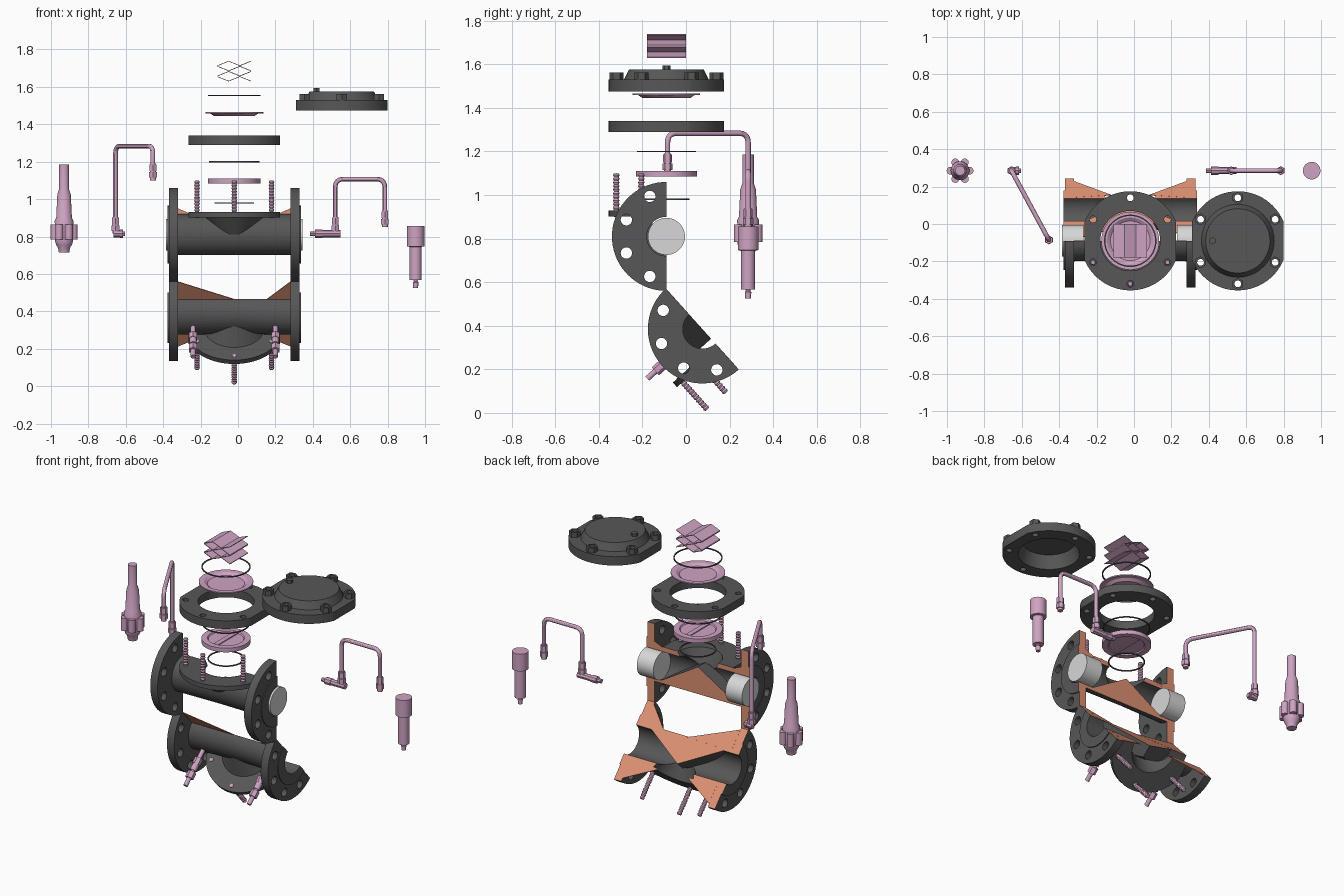
import bpy, bmesh
from math import pi, sin, cos, radians
from mathutils import Vector, Matrix

if "Cube" in bpy.data.objects:
    bpy.data.objects.remove(bpy.data.objects["Cube"])

def material(name, rgb):
    m = bpy.data.materials.new(name)
    m.use_nodes = True
    m.diffuse_color = (*rgb, 1)
    m.node_tree.nodes["Principled BSDF"].inputs["Base Color"].default_value = (*rgb, 1)
    return m

GREY = material("dark iron", (0.095, 0.095, 0.095))
PINK = material("pink fittings", (0.62, 0.37, 0.54))
CUT = material("orange section", (0.72, 0.28, 0.17))
WHITE = material("pale bore plug", (0.68, 0.68, 0.68))

def cyl(a, b, r, r2=None, seg=48, bm=None):
    """Cylinder or cone between two points."""
    bm = bm or bmesh.new()
    a, b = Vector(a), Vector(b)
    m = Matrix.Translation((a + b) / 2) @ (b - a).to_track_quat("Z", "Y").to_matrix().to_4x4()
    bmesh.ops.create_cone(bm, cap_ends=True, segments=seg, radius1=r,
                          radius2=r if r2 is None else r2, depth=(b - a).length, matrix=m)
    return bm

def turn(c, prof, seg=48, bm=None):
    """Spin a radius and height profile about the vertical through c."""
    bm = bm or bmesh.new()
    vs = [bm.verts.new(Vector(c) + Vector((r, 0, z))) for r, z in prof]
    es = [bm.edges.new(p) for p in zip(vs, vs[1:])]
    bmesh.ops.spin(bm, geom=vs + es, cent=c, axis=(0, 0, 1), angle=2 * pi, steps=seg, use_merge=True)
    bmesh.ops.remove_doubles(bm, verts=bm.verts[:], dist=1e-5)
    return bm

def hull(bm, pts):
    bmesh.ops.convex_hull(bm, input=[bm.verts.new(p) for p in pts])

def box(c, s, bm=None):
    bm = bm or bmesh.new()
    bmesh.ops.create_cube(bm, size=1, matrix=Matrix.Translation(c) @ Matrix.Diagonal((*s, 1)))
    return bm

def slice_off(bm, co, no):
    bmesh.ops.bisect_plane(bm, geom=bm.verts[:] + bm.edges[:] + bm.faces[:],
                           plane_co=co, plane_no=no, clear_outer=True)
    bmesh.ops.holes_fill(bm, edges=[e for e in bm.edges if e.is_boundary])

def to_object(name, bm):
    bmesh.ops.recalc_face_normals(bm, faces=bm.faces[:])
    me = bpy.data.meshes.new(name)
    bm.to_mesh(me)
    bm.free()
    ob = bpy.data.objects.new(name, me)
    bpy.context.collection.objects.link(ob)
    return ob

def boolean(bm, other, op="DIFFERENCE"):
    a, b = to_object("helper", bm), to_object("helper", other)
    mod = a.modifiers.new("cut", "BOOLEAN")
    mod.operation, mod.object, mod.solver = op, b, "EXACT"
    out = bmesh.new()
    out.from_object(a, bpy.context.evaluated_depsgraph_get())
    for o in (a, b):
        bpy.data.objects.remove(o)
    return out

def finish(name, bm, mats, matrix=Matrix()):
    bm.transform(matrix)
    ob = to_object(name, bm)
    for m in mats:
        ob.data.materials.append(m)
    bpy.ops.object.select_all(action="DESELECT")
    ob.select_set(True)
    bpy.context.view_layer.objects.active = ob
    bpy.ops.object.shade_smooth_by_angle(angle=radians(30))

BOLTS = [(0.23 * sin(i * pi / 3), 0.23 * cos(i * pi / 3)) for i in range(6)]

def plate(x, y, z0, z1):
    """Round plate with two flats."""
    bm = cyl((x, y, z0), (x, y, z1), 0.265, seg=72)
    for s in (-1, 1):
        slice_off(bm, (x + s * 0.245, 0, 0), (s, 0, 0))
    return bm

def bolt_holes(x, y, z0, z1):
    bm = bmesh.new()
    for bx, by in BOLTS:
        cyl((x + bx, y + by, z0), (x + bx, y + by, z1), 0.018, seg=20, bm=bm)
    return bm

# Valve body half, sectioned along the bore
def body_half():
    bm = cyl((-0.32, 0, 0), (0.32, 0, 0), 0.11)
    bmesh.ops.bisect_plane(bm, geom=bm.verts[:] + bm.edges[:] + bm.faces[:],
                           plane_co=(0, 0, 0), plane_no=(1, 0, 0))
    for v in bm.verts:
        if abs(v.co.x) < 0.01:
            v.co.y *= 0.9
    holes = bmesh.new()
    weir = cyl((-0.28, 0, 0), (0.28, 0, 0), 0.095)
    for s in (-1, 1):
        bm = boolean(bm, cyl((s * 0.3, 0, 0), (s * 0.35, 0, 0), 0.25, seg=72), "UNION")
        bm = boolean(bm, cyl((s * 0.34, 0, 0), (s * 0.356, 0, 0), 0.155), "UNION")
        slice_off(weir, (0, 0, 0.06), (s * 0.15, 0, 0.25))
        for i in range(8):
            t = (i + 0.5) * pi / 4
            y, z = 0.199 * cos(t), 0.199 * sin(t)
            cyl((s * 0.29, y, z), (s * 0.4, y, z), 0.026, seg=24, bm=holes)
    bm = boolean(bm, cyl((0, 0, 0), (0, 0, 0.1), 0.1, 0.17), "UNION")
    bm = boolean(bm, plate(0, 0, 0.092, 0.12), "UNION")
    bm = boolean(bm, cyl((-0.5, 0, 0), (0.5, 0, 0), 0.09))
    bm = boolean(bm, cyl((0, 0, 0.01), (0, 0, 0.13), 0.09, 0.145))
    bm = boolean(boolean(bm, holes), weir, "UNION")
    bm = boolean(bm, box((0, 0.5, 0), (2, 1, 2)))
    bm.normal_update()
    for f in bm.faces:
        f.material_index = int(f.normal.y > 0.9 and f.calc_center_median().y > -1e-3)
    return bm

AX, AY = -0.02, -0.09
upper = Matrix.Translation((AX, AY, 0.81))
lower = (Matrix.Translation((AX, 0.075, 0.385)) @ Matrix.Rotation(radians(42), 4, "X")
         @ Matrix.Diagonal((1, 1, -1, 1)))
for name, m in (("upper", upper), ("lower", lower)):
    finish(name + "_body_half", body_half(), [GREY, CUT], m)
    # Thin triangular webs in the section plane
    webs = bmesh.new()
    for s in (-1, 1):
        tris = [[(s * 0.3, 0.14), (s * 0.23, 0.11), (s * 0.3, 0.1)]]
        if name == "lower":
            tris = [[(s * 0.3, 0.23), (s * 0.1, 0.12), (s * 0.3, 0.1)],
                    [(s * 0.3, -0.235), (0.09 + s * 0.08, -0.105), (s * 0.3, -0.1)]]
        for tri in tris:
            hull(webs, [(x, y, z) for x, z in tri for y in (-0.003, 0.0005)])
    finish(name + "_section_webs", webs, [CUT], m)
    # Threaded studs
    studs = bmesh.new()
    ridges = [(0.015 if i % 2 else 0.011, 0.09 + i * 0.0083) for i in range(25)]
    for bx, by in BOLTS:
        if by < 0:
            turn((bx, by, 0), [(0, 0.09)] + ridges + [(0, 0.29)], 16, studs)
    finish(name + "_studs", studs, [PINK], m)

# Bore plugs and side connectors
for side, s in (("right", -1), ("left", 1)):
    finish(side + "_bore_plug", cyl((s * 0.25, 0, 0), (s * 0.365, 0, 0), 0.085), [WHITE], upper)
    bm = bmesh.new()
    for r, a, b in ((0.013, 0.1, 0.34), (0.024, 0.16, 0.2), (0.019, 0.2, 0.24), (0.025, 0.25, 0.29)):
        cyl((s * 0.22, -a, 0), (s * 0.22, -b, 0), r, seg=6 if r > 0.02 else 20, bm=bm)
    finish(side + "_connector", bm, [PINK], lower)

# Sealing rings
for name, r, z in (("seat", 0.105, 0.98), ("middle", 0.135, 1.2), ("top", 0.14, 1.555)):
    i, t = r - 0.007, 0.003
    finish(name + "_seal_ring", turn((AX, AY, z), [(i, -t), (r, -t), (r, t), (i, t), (i, -t)]), [GREY])

# Seat disc with cross bar
half = [(0, 0.006), (0.1, 0.006), (0.105, 0.013), (0.14, 0.013)]
bm = turn((AX, AY, 1.0975), [(r, -z) for r, z in half] + half[::-1])
finish("seat_disc", box((AX, AY, 1.0975), (0.03, 0.2, 0.024), bm), [PINK])

# Spacer ring
bm = boolean(plate(AX, AY, 1.29, 1.34), cyl((AX, AY, 1.2), (AX, AY, 1.4), 0.16))
finish("spacer_ring", boolean(bm, bolt_holes(AX, AY, 1.2, 1.4)), [GREY])

# Dished diaphragm
finish("diaphragm", turn((AX, AY, 1.445), [(0, 0), (0.11, 0), (0.128, 0.013), (0.155, 0.014),
       (0.155, 0.021), (0.124, 0.02), (0.106, 0.007), (0, 0.007)]), [PINK])

# Spring of folded square leaves
bm = bmesh.new()
for k in range(4):
    rows = [(AX - 0.09 + i * 0.06, 1.643 + k * 0.0275 + 0.012 * (-1) ** (i + k)) for i in range(4)]
    for pair in zip(rows, rows[1:]):
        hull(bm, [(x, AY + y, z + t) for x, z in pair for y in (-0.09, 0.09) for t in (-0.002, 0.002)])
finish("leaf_spring", bm, [PINK])

# Bonnet cover, nuts and vent plug
CX = 0.555
bm = boolean(plate(CX, AY, 1.475, 1.53), cyl((CX, AY, 1.52), (CX, AY, 1.576), 0.2, 0.172), "UNION")
bm = boolean(bm, cyl((CX, AY, 1.46), (CX, AY, 1.555), 0.18, 0.15))
for bx, by in BOLTS:
    nut = cyl((CX + bx, AY + by, 1.525), (CX + bx, AY + by, 1.562), 0.032, seg=6)
    bm = boolean(bm, nut, "UNION")
bm = boolean(bm, bolt_holes(CX, AY, 1.4, 1.6))
finish("bonnet_cover", cyl((0.42, AY, 1.57), (0.42, AY, 1.594), 0.019, seg=6, bm=bm), [GREY])

# Pilot regulator with lobed collar, and pilot filter
PY = 0.285
bm = turn((-0.93, PY, 0.715), [(0, 0), (0.028, 0), (0.032, 0.025), (0.042, 0.04), (0.048, 0.06),
          (0.05, 0.17), (0.042, 0.185), (0.036, 0.31), (0.026, 0.34), (0.026, 0.47), (0, 0.47)], 32)
for i in range(6):
    x, y = -0.93 + 0.051 * cos(i * pi / 3), PY + 0.051 * sin(i * pi / 3)
    cyl((x, y, 0.785), (x, y, 0.865), 0.021, seg=16, bm=bm)
finish("pilot_regulator", bm, [PINK])
finish("pilot_filter", turn((0.95, PY, 0.525), [(0, 0), (0.013, 0), (0.015, 0.03), (0.01, 0.035),
       (0.012, 0.042), (0.032, 0.042), (0.032, 0.22), (0.047, 0.222), (0.047, 0.33), (0, 0.33)], 32), [PINK])

# Bent control tube with an elbow at its start and a union at its end
def control_tube(side, start, end, top, reach):
    pts = [Vector(p) for p in (start, (*start[:2], top), (*end[:2], top), end)]
    path = [pts[0]]
    for a, b, c in zip(pts, pts[1:], pts[2:]):
        p, q = b + (a - b).normalized() * 0.045, b + (c - b).normalized() * 0.045
        path += [p.lerp(b, i / 8).lerp(b.lerp(q, i / 8), i / 8) for i in range(9)]
    path.append(pts[-1])
    cu = bpy.data.curves.new("path", "CURVE")
    cu.dimensions, cu.bevel_depth, cu.bevel_resolution, cu.use_fill_caps = "3D", 0.0125, 4, True
    sp = cu.splines.new("POLY")
    sp.points.add(len(path) - 1)
    for v, p in zip(sp.points, path):
        v.co = (*p, 1)
    ob = bpy.data.objects.new("path", cu)
    bpy.context.collection.objects.link(ob)
    me = bpy.data.meshes.new_from_object(ob.evaluated_get(bpy.context.evaluated_depsgraph_get()))
    bm = bmesh.new()
    bm.from_mesh(me)
    bpy.data.objects.remove(ob)
    bpy.data.meshes.remove(me)
    finish(side + "_control_tube", bm, [PINK])
    bm = bmesh.new()
    for x, y, z in (start, end):
        for r, a, b in ((0.016, 0, 0.09), (0.024, 0.015, 0.045), (0.021, 0.05, 0.085)):
            cyl((x, y, z + a), (x, y, z + b), r, seg=6 if r > 0.02 else 20, bm=bm)
    x, y, z = start
    for r, f, g in ((0.019, -0.2, 0.5), (0.013, 0, 1), (0.022, 0.5, 0.8)):
        cyl((x + reach * f, y, z), (x + reach * g, y, z), r, seg=8, bm=bm)
    finish(side + "_tube_fittings", bm, [PINK])

control_tube("right", (-0.655, PY, 0.815), (-0.455, -0.085, 1.1), 1.283, 0.05)
control_tube("left", (0.52, PY, 0.815), (0.785, PY, 0.85), 1.107, -0.135)
